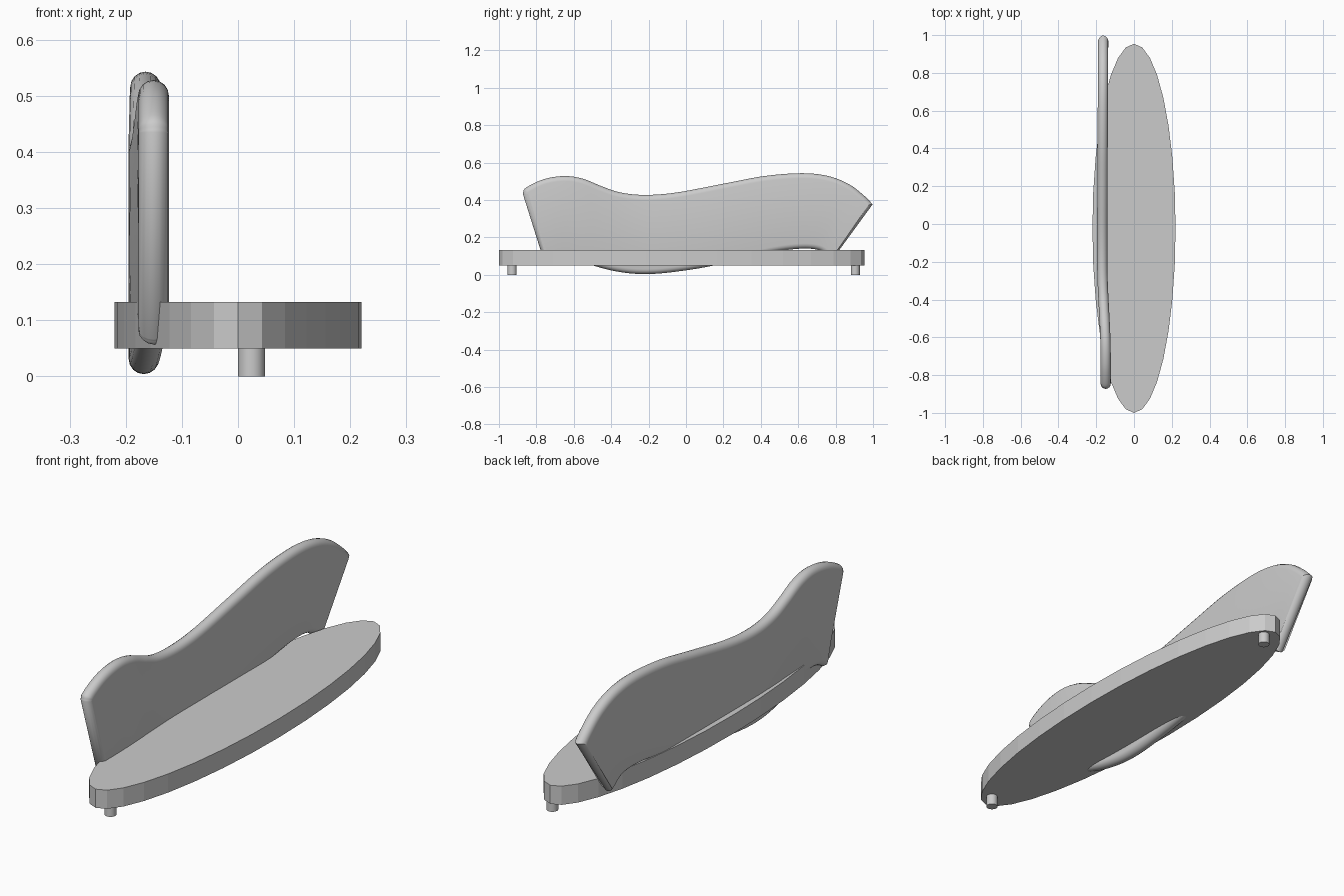
import bpy, math
from mathutils import Vector

cube = bpy.data.objects.get("Cube")
if cube:
    bpy.data.objects.remove(cube, do_unlink=True)

grey = bpy.data.materials.new("plain grey")
grey.use_nodes = True
COLOR = (0.6, 0.6, 0.6, 1)
grey.diffuse_color = COLOR
grey.node_tree.nodes["Principled BSDF"].inputs["Base Color"].default_value = COLOR


def cylinder(name, sides, loc, size, turn=0):
    bpy.ops.mesh.primitive_cylinder_add(vertices=sides, radius=0.5, depth=1,
                                        location=loc, rotation=(0, 0, turn))
    ob = bpy.context.object
    ob.name = name
    ob.scale = size
    ob.data.materials.append(grey)
    return ob


def smooth_path(points, steps=6):
    """Catmull-Rom curve through 2D points."""
    p = [Vector(q) for q in points]
    p = [2 * p[0] - p[1]] + p + [2 * p[-1] - p[-2]]
    out = []
    for a, b, c, d in zip(p, p[1:], p[2:], p[3:]):
        for k in range(steps):
            t = k / steps
            out.append(0.5 * (2 * b + (c - a) * t + (2 * a - 5 * b + 4 * c - d) * t * t
                              + (3 * b - a - 3 * c + d) * t ** 3))
    return out + [p[-2]]


# Oval base and its two pegs
cylinder("oval_base", 32, (0, -0.023, 0.091), (0.44, 1.954, 0.083))
for name, y in (("front_peg", -0.93), ("back_peg", 0.905)):
    peg = cylinder(name, 32, (0.024, y, 0.04), (0.048, 0.048, 0.08))
    bpy.ops.object.shade_smooth_by_angle()

# Upright wavy board: top and bottom edges as (y, z)
top = smooth_path([(-0.873, 0.435), (-0.855, 0.466), (-0.76, 0.511), (-0.65, 0.528),
                   (-0.55, 0.513), (-0.45, 0.473), (-0.35, 0.44), (-0.22, 0.427),
                   (-0.05, 0.44), (0.2, 0.487), (0.42, 0.528), (0.62, 0.543),
                   (0.76, 0.528), (0.87, 0.485), (0.95, 0.425), (0.998, 0.377)])
bottom = smooth_path([(-0.757, 0.066), (-0.74, 0.057), (-0.69, 0.08), (-0.61, 0.085),
                      (-0.52, 0.057), (-0.42, 0.028), (-0.32, 0.01), (-0.22, 0.004),
                      (-0.1, 0.011), (0.1, 0.04), (0.3, 0.085), (0.48, 0.124),
                      (0.62, 0.14), (0.71, 0.132), (0.76, 0.1), (0.785, 0.085)])
outline = top + bottom[::-1]
count = len(outline)
RADIUS = 0.027


def bow(y):
    """Gentle sideways sweep of the board along its length."""
    t = min(max((y + 0.7) / 0.5, 0), 1)
    return -0.15 - 0.018 * t * t * (3 - 2 * t) + 0.005 * max(y, 0)


def inward(i):
    a, b, c = outline[i - 1], outline[i], outline[(i + 1) % count]
    d, e = (b - a).normalized(), (c - b).normalized()
    n, m = Vector((d.y, -d.x)), Vector((e.y, -e.x))
    return (n + m) / (1 + n.dot(m))


verts, faces = [], []
RINGS = 9
for r in range(RINGS):
    ang = math.pi * (r / (RINGS - 1) - 0.5)
    for i, p in enumerate(outline):
        q = p + inward(i) * RADIUS * (1 - math.cos(ang))
        verts.append((bow(q.x) + RADIUS * math.sin(ang), q.x, q.y))
    if r:
        for i in range(count):
            j, lo, hi = (i + 1) % count, (r - 1) * count, r * count
            faces.append((lo + i, hi + i, hi + j, lo + j))
# Flat sides, filled with strips from the top edge to the bottom edge
last = (RINGS - 1) * count
for i in range(len(top) - 1):
    a, b, c, d = i, i + 1, count - 2 - i, count - 1 - i
    faces.append((a, b, c, d))
    faces.append((last + d, last + c, last + b, last + a))

mesh = bpy.data.meshes.new("wavy_board")
mesh.from_pydata(verts, [], faces)
mesh.materials.append(grey)
board = bpy.data.objects.new("wavy_board", mesh)
bpy.context.collection.objects.link(board)
bpy.ops.object.select_all(action='DESELECT')
board.select_set(True)
bpy.context.view_layer.objects.active = board
bpy.ops.object.shade_smooth_by_angle(angle=math.radians(40))
